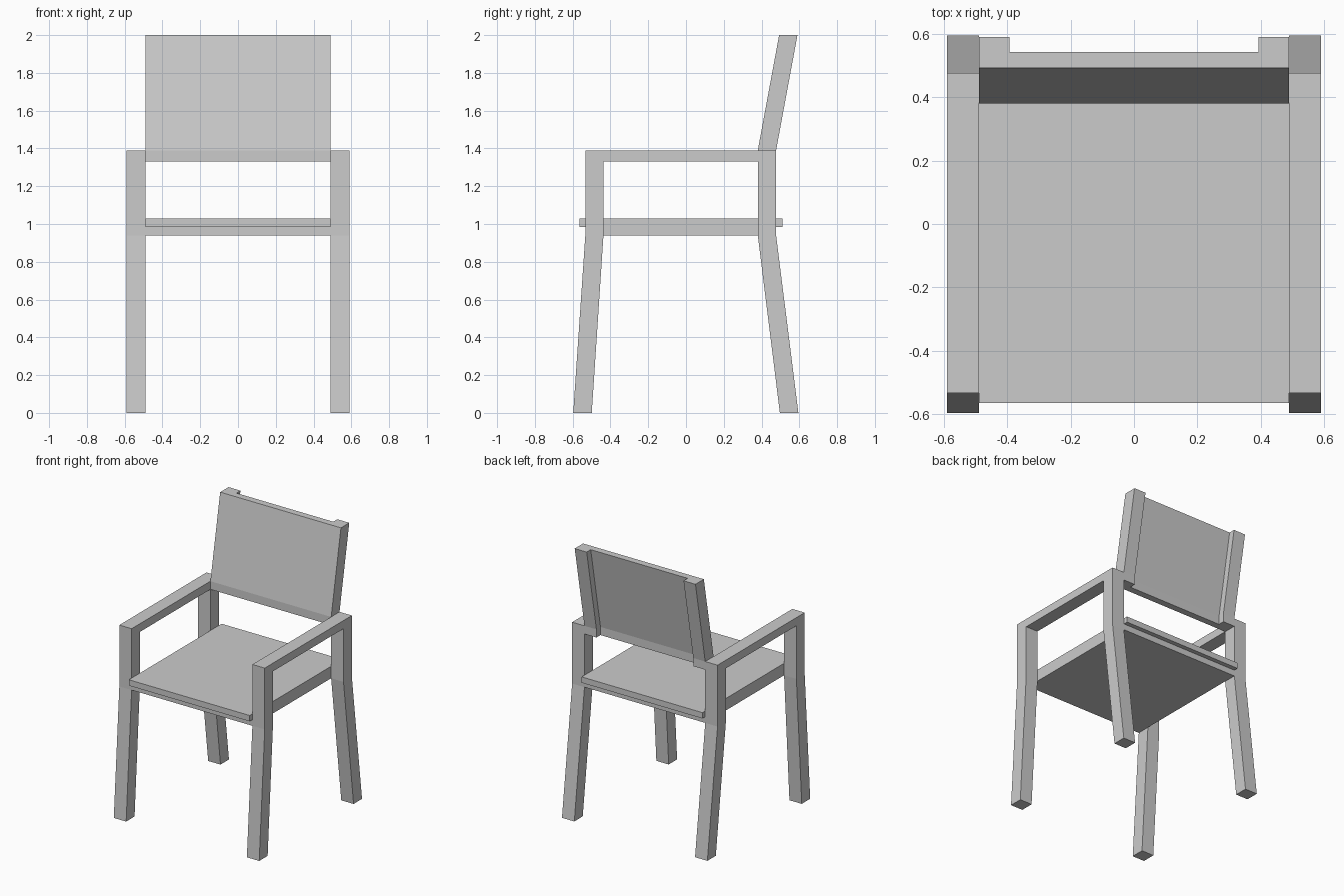
import bpy
import bmesh

cube = bpy.data.objects.get("Cube")
if cube:
    bpy.data.objects.remove(cube, do_unlink=True)

grey = bpy.data.materials.new("plain_grey")
grey.use_nodes = True
COLOUR = (0.6, 0.6, 0.6, 1)
grey.diffuse_color = COLOUR
grey.node_tree.nodes["Principled BSDF"].inputs["Base Color"].default_value = COLOUR


def extrude_profile(name, profile, x0, x1):
    """Solid with a (y, z) side profile, spanning x0 to x1."""
    bm = bmesh.new()
    face = bm.faces.new([bm.verts.new((x0, y, z)) for y, z in profile])
    moved = bmesh.ops.extrude_face_region(bm, geom=[face])["geom"]
    verts = [v for v in moved if isinstance(v, bmesh.types.BMVert)]
    bmesh.ops.translate(bm, verts=verts, vec=(x1 - x0, 0, 0))
    bmesh.ops.recalc_face_normals(bm, faces=bm.faces)
    mesh = bpy.data.meshes.new(name)
    bm.to_mesh(mesh)
    bm.free()
    mesh.materials.append(grey)
    obj = bpy.data.objects.new(name, mesh)
    bpy.context.collection.objects.link(obj)
    return obj


def box_profile(y0, y1, z0, z1):
    return [(y0, z0), (y1, z0), (y1, z1), (y0, z1)]


def back_profile(depth):
    """Short vertical foot below a raked back, of the given depth."""
    front = [(0.38, ARM_LOW), (0.38, ARM_TOP), (0.493, 2.0)]
    return front + [(y + depth, z) for y, z in reversed(front)]


INNER, OUTER = 0.49, 0.59
ARM_LOW, ARM_TOP = 1.33, 1.39
KNEE = 0.94

# Each side: splayed front and rear legs joined by the armrest
side = [(-0.597, 0), (-0.533, KNEE), (-0.533, ARM_TOP),
        (0.477, ARM_TOP), (0.477, KNEE), (0.595, 0),
        (0.497, 0), (0.38, KNEE), (0.38, ARM_LOW),
        (-0.437, ARM_LOW), (-0.437, KNEE), (-0.499, 0)]

for label, s in (("left", 1), ("right", -1)):
    extrude_profile(label + "_leg_and_arm_frame", side, s * INNER, s * OUTER)
    extrude_profile(label + "_back_upright", back_profile(0.097), s * 0.393, s * INNER)

# Back panel set flush with the front of the uprights
extrude_profile("back_panel", back_profile(0.05), -0.393, 0.393)

# Seat: lower base between the legs, overhanging slab on top
extrude_profile("seat_base", box_profile(-0.533, 0.477, KNEE, 0.985), -INNER, INNER)
extrude_profile("seat_slab", box_profile(-0.565, 0.51, 0.985, 1.028), -INNER, INNER)
